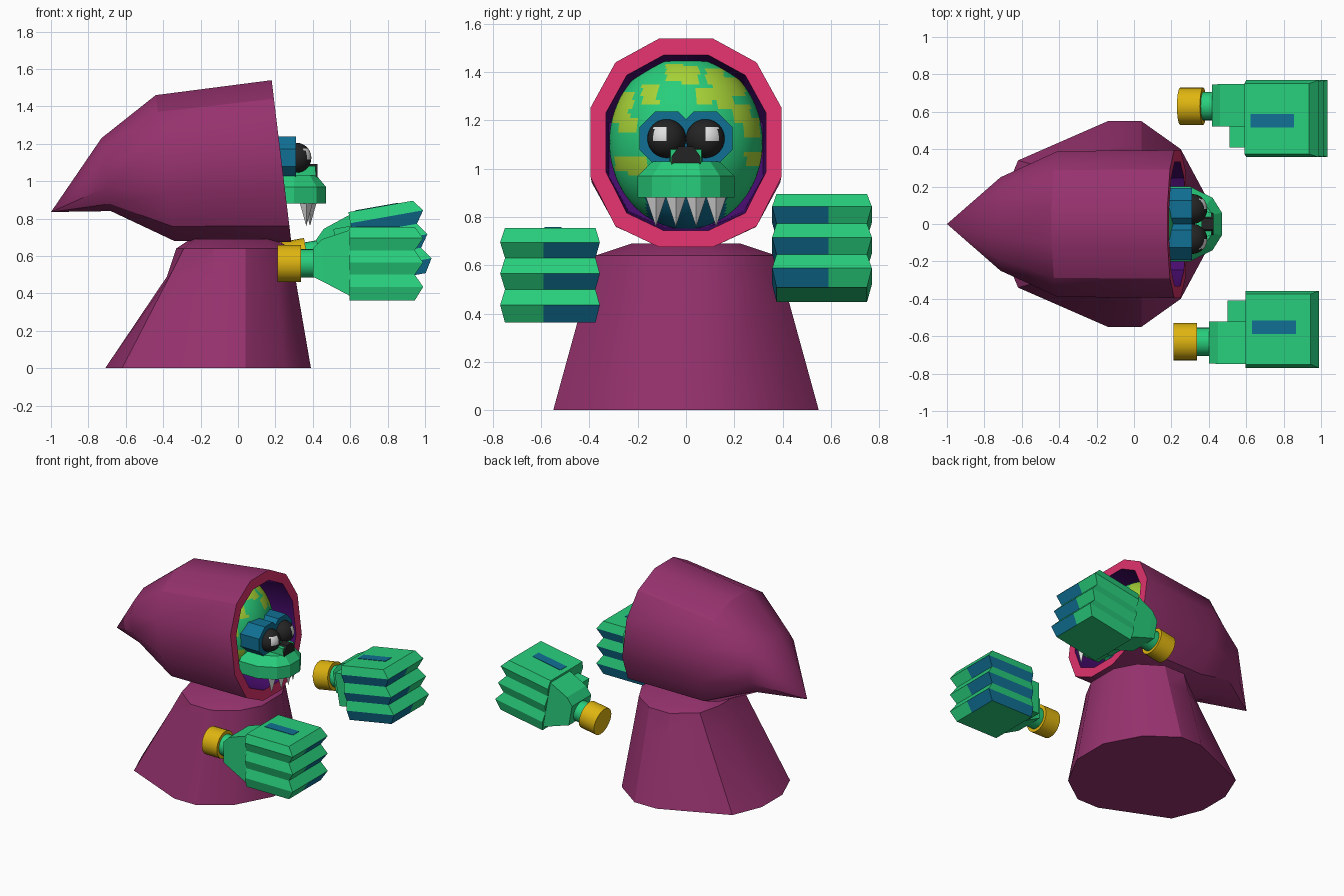
import bpy, bmesh, math
from mathutils import Vector, Matrix

cube = bpy.data.objects.get("Cube")
if cube:
    bpy.data.objects.remove(cube, do_unlink=True)


def material(name, rgb):
    lin = [(c / 255 / 12.92 if c < 11 else ((c / 255 + 0.055) / 1.055) ** 2.4) for c in rgb]
    m = bpy.data.materials.new(name)
    m.use_nodes = True
    m.diffuse_color = (*lin, 1)
    m.node_tree.nodes["Principled BSDF"].inputs["Base Color"].default_value = (*lin, 1)
    return m


ROBE = material("plum cloth", (150, 50, 110))
RIM = material("pink trim", (222, 50, 108))
LINING = material("purple lining", (72, 12, 110))
GREEN = material("green skin", (40, 206, 124))
SPOT = material("lime spots", (168, 212, 55))
TEAL = material("teal", (16, 112, 148))
BLACK = material("black", (36, 36, 36))
WHITE = material("white", (225, 225, 225))
GOLD = material("gold", (222, 180, 16))


def finish(bm, name, mats, smooth):
    bmesh.ops.recalc_face_normals(bm, faces=bm.faces)
    me = bpy.data.meshes.new(name)
    bm.to_mesh(me)
    bm.free()
    for m in mats:
        me.materials.append(m)
    ob = bpy.data.objects.new(name, me)
    bpy.context.scene.collection.objects.link(ob)
    if smooth:
        bpy.ops.object.select_all(action="DESELECT")
        ob.select_set(True)
        bpy.context.view_layer.objects.active = ob
        bpy.ops.object.shade_smooth_by_angle(angle=math.radians(30))
    return ob


def loft(name, rings, mats, pick=lambda band, seg: 0, cap_mat=0, smooth=False, xf=None):
    """Skin a list of equal rings, capping both ends; collapsed rings become points."""
    bm = bmesh.new()
    vs = [[bm.verts.new(xf @ Vector(p) if xf else p) for p in r] for r in rings]
    n = len(rings[0])
    for b in range(len(rings) - 1):
        for s in range(n):
            t = (s + 1) % n
            f = bm.faces.new((vs[b][s], vs[b][t], vs[b + 1][t], vs[b + 1][s]))
            f.material_index = pick(b, s)
    for r in (vs[0], vs[-1]):
        bm.faces.new(r).material_index = cap_mat
    bmesh.ops.remove_doubles(bm, verts=bm.verts, dist=1e-5)
    return finish(bm, name, mats, smooth)


def mirrored(half, z):
    """Closed ring at height z from (x, y) points with y > 0."""
    return [(x, y, z) for x, y in half] + [(x, -y, z) for x, y in reversed(half)]


def disc(x, cy, cz, r, n, turn=0.0):
    return [(x, cy + r * math.cos(2 * math.pi * i / n + turn),
             cz + r * math.sin(2 * math.pi * i / n + turn)) for i in range(n)]


def rect_x(x, y0, y1, z0, z1):
    return [(x, y0, z0), (x, y1, z0), (x, y1, z1), (x, y0, z1)]


def box(name, x0, x1, y0, y1, z0, z1, mat, xf=None):
    return loft(name, [rect_x(x0, y0, y1, z0, z1), rect_x(x1, y0, y1, z0, z1)], [mat], xf=xf)


# Robe
base = [(0.39, 0.14), (0.25, 0.40), (0.04, 0.55), (-0.14, 0.55), (-0.62, 0.34), (-0.71, 0.12)]
shoulder = [(0.28, 0.12), (0.20, 0.27), (0.04, 0.375), (-0.13, 0.375), (-0.29, 0.25), (-0.33, 0.09)]
mid = [(b[0] + (s[0] - b[0]) * 0.77, b[1] + (s[1] - b[1]) * 0.77) for b, s in zip(base, shoulder)]
mid[5] = (-0.38, 0.10)
neck = [(-0.03 + (x + 0.03) * 0.75, y * 0.6) for x, y in shoulder]
loft("robe", [mirrored(base, 0), mirrored(mid, 0.49), mirrored(shoulder, 0.64),
              mirrored(neck, 0.69)], [ROBE], smooth=True)

# Hood: outer shell, trim around the opening, lined cavity
half = [(0.28, 1), (0.74, 0.77), (1, 0.34), (1, -0.33), (0.74, -0.80), (0.28, -1)]
outline = half + [(-u, v) for u, v in reversed(half)]


def hood_ring(top, bottom, width, k=1.0):
    ring = []
    for u, v in outline:
        t = (v * k + 1) / 2
        ring.append((bottom[0] + (top[0] - bottom[0]) * t, u * k * width,
                     bottom[1] + (top[1] - bottom[1]) * t))
    return ring


front = ((0.18, 1.54), (0.285, 0.675), 0.395)
hood_rings = [
    [(-1.0, 0, 0.835)] * 12,
    hood_ring((-0.73, 1.23), (-0.68, 0.84), 0.25),
    hood_ring((-0.44, 1.46), (-0.34, 0.68), 0.39),
    hood_ring(*front),
    hood_ring(*front, 0.84),
    hood_ring((-0.38, 1.46), (-0.30, 0.69), 0.39, 0.82),
]
bm = bmesh.new()
vs = [[bm.verts.new(p) for p in r] for r in hood_rings]
for b in range(5):
    for s in range(12):
        t = (s + 1) % 12
        f = bm.faces.new((vs[b][s], vs[b][t], vs[b + 1][t], vs[b + 1][s]))
        f.material_index = (0, 0, 0, 1, 2)[b]
bm.faces.new(vs[5]).material_index = 2
bmesh.ops.remove_doubles(bm, verts=bm.verts, dist=1e-5)
finish(bm, "hood", [ROBE, RIM, LINING], True)


def ellipsoid(name, centre, radii, segs, rings, mats, pick):
    bm = bmesh.new()
    bmesh.ops.create_uvsphere(bm, u_segments=segs, v_segments=rings, radius=1,
                              matrix=Matrix.LocRotScale(centre, None, radii))
    for f in bm.faces:
        f.material_index = pick(f.calc_center_median())
    return finish(bm, name, mats, True)


# Head with blocky spots and a dark mouth
spots = [(-0.15, 1.31), (0.02, 1.39), (0.12, 1.38), (0.15, 1.34), (0.08, 1.30), (-0.25, 1.29),
         (-0.24, 1.18), (-0.27, 1.22), (-0.20, 1.01), (-0.26, 1.02), (0.27, 1.17), (0.28, 1.04),
         (0.23, 1.23), (0.16, 1.28), (-0.05, 1.40), (0.21, 1.34)]


def head_colour(c):
    if c.x < -0.06:
        return 0
    if c.z < 0.88 and abs(c.y) < 0.165:
        return 2
    return int(any(abs(c.y - y) < 0.035 and abs(c.z - z) < 0.035 for y, z in spots))


ellipsoid("head", Vector((-0.08, 0, 1.11)), Vector((0.30, 0.318, 0.36)), 80, 56,
          [GREEN, SPOT, TEAL], head_colour)

# Eyes in octagonal sockets, with pale highlights
for side, label in ((-1, "right"), (1, "left")):
    cy = 0.08 * side
    loft(label + "_eye_socket", [disc(x, cy, 1.125, 0.122, 8, math.pi / 8) for x in (0.12, 0.31)], [TEAL])
    ellipsoid(label + "_eye", Vector((0.312, cy, 1.125)), Vector((0.08, 0.08, 0.08)), 32, 24,
              [BLACK, WHITE],
              lambda c: int(c.x > 0.33 and abs(c.y - 0.108 * side) < 0.025 and abs(c.z - 1.14) < 0.03))

# Muzzle, bridge and nose
jaw = [(0.15, 0.20), (0.30, 0.20), (0.42, 0.14), (0.47, 0.06)]
top = [(0.15, 0.14), (0.30, 0.14), (0.385, 0.10), (0.42, 0.05)]
loft("muzzle", [mirrored(jaw, 0.88), mirrored(jaw, 0.97), mirrored(top, 1.03)], [GREEN])
loft("nose_bridge", [rect_x(0.22, -0.07, 0.07, 1.01, 1.09), rect_x(0.415, -0.065, 0.065, 1.01, 1.08)], [GREEN])
loft("nose", [[(x, y, z) for y, z in ((-0.06, 1.01), (0.06, 1.01), (0.06, 1.05), (0.03, 1.092),
                                     (-0.03, 1.092), (-0.06, 1.05))] for x in (0.36, 0.425)], [BLACK])

# Teeth
for i, (x, y) in enumerate([(0.365, -0.125), (0.385, -0.042), (0.385, 0.042), (0.365, 0.125)]):
    loft("tooth_%d" % (i + 1),
         [[(x + 0.035, y, 0.885), (x, y + 0.042, 0.885), (x - 0.035, y, 0.885), (x, y - 0.042, 0.885)],
          [(x, y, 0.76)] * 4], [WHITE])


# Floating hands: cuff, wrist, palm, thumb and three stacked fingers
def hand(label, xf):
    cy, cz = -0.63, 0.56
    loft(label + "_cuff", [disc(x, cy, cz, 0.1, 24) for x in (0.212, 0.337)], [GOLD], smooth=True, xf=xf)
    loft(label + "_wrist", [disc(x, cy, cz, 0.076, 24) for x in (0.33, 0.42)], [GREEN], smooth=True, xf=xf)
    loft(label + "_palm", [rect_x(0.40, -0.745, -0.52, 0.49, 0.64), rect_x(0.45, -0.748, -0.52, 0.465, 0.69),
                           rect_x(0.63, -0.75, -0.52, 0.37, 0.75)], [GREEN], xf=xf)
    box(label + "_thumb", 0.50, 0.62, -0.54, -0.41, 0.44, 0.68, GREEN, xf)
    rings = []
    for i, z in enumerate((0.755, 0.695, 0.63, 0.565, 0.50, 0.435, 0.362)):
        x1, y0, y1 = (0.99, -0.77, -0.357) if i % 2 else (0.945, -0.75, -0.375)
        rings.append([(0.595, y0, z), (x1, y0, z), (x1, -0.59, z), (x1, y1, z), (0.595, y1, z), (0.595, -0.59, z)])
    loft(label + "_fingers", rings, [GREEN, TEAL],
         pick=lambda b, s: int(b % 2 == 1 and s in (2, 3)), xf=xf)
    box(label + "_stripe", 0.63, 0.865, -0.587, -0.515, 0.752, 0.758, TEAL, xf)


hand("right_hand", Matrix.Identity(4))
hand("left_hand", Matrix.Translation((0.304, 0, 0.586)) @ Matrix.Rotation(math.radians(-10), 4, "Y")
     @ Matrix.Diagonal((1, -1, 1, 1)) @ Matrix.Translation((-0.27, 0, -0.56)))
